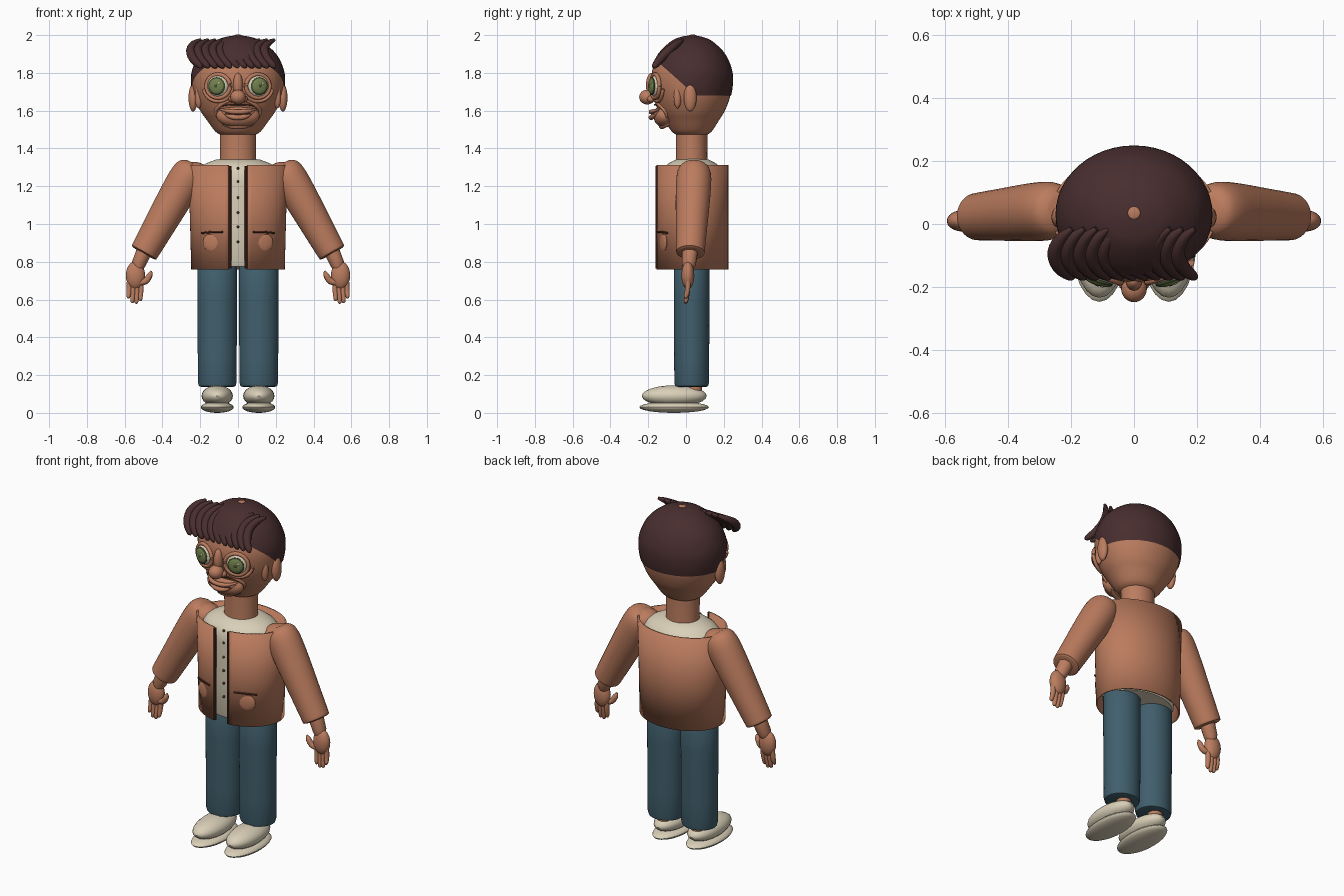
import bpy, bmesh, math
from mathutils import Vector, Matrix


def material(name, rgb):
    m = bpy.data.materials.new(name)
    m.diffuse_color = (*rgb, 1)
    return m


SKIN = material("warm skin", (0.50, 0.205, 0.115))
COAT = material("tan jacket", (0.50, 0.20, 0.112))
DARK = material("dark brown", (0.09, 0.028, 0.016))
HAIR = material("hair brown", (0.066, 0.027, 0.028))
CREAM = material("cream", (0.70, 0.63, 0.48))
BLUE = material("trouser blue", (0.052, 0.115, 0.152))
GREEN = material("eye green", (0.17, 0.22, 0.075))
DEEP = material("deep green", (0.05, 0.07, 0.025))


def finish(name, bm, mat):
    bmesh.ops.recalc_face_normals(bm, faces=bm.faces)
    me = bpy.data.meshes.new(name)
    bm.to_mesh(me)
    bm.free()
    me.materials.append(mat)
    ob = bpy.data.objects.new(name, me)
    bpy.context.collection.objects.link(ob)
    return ob


def ball(name, c, size, mat, rot=None, n=24):
    bm = bmesh.new()
    bmesh.ops.create_uvsphere(bm, u_segments=n, v_segments=n // 2, radius=1)
    m = Matrix.Translation(c) @ (rot or Matrix()) @ Matrix.Diagonal((*size, 1))
    bmesh.ops.transform(bm, matrix=m, verts=bm.verts)
    return finish(name, bm, mat)


def skin_rings(bm, rings):
    vs = [[bm.verts.new(p) for p in r] for r in rings]
    n = len(vs[0])
    for a, b in zip(vs, vs[1:]):
        for i in range(n):
            bm.faces.new((a[i], a[(i + 1) % n], b[(i + 1) % n], b[i]))
    bm.faces.new(vs[0])
    bm.faces.new(vs[-1])


def lathe(name, profile, depth, cx, cy, mat, n=48):
    """Elliptical body from (half width, height) pairs; depth = y/x ratio."""
    bm = bmesh.new()
    angles = [2 * math.pi * i / n for i in range(n)]
    skin_rings(bm, [[(cx + r * math.cos(a), cy + r * depth * math.sin(a), z)
                     for a in angles] for r, z in profile])
    return finish(name, bm, mat)


def smooth(pts, steps=5):
    """Catmull-Rom through the points, any dimension."""
    p = [pts[0]] + list(pts) + [pts[-1]]
    out = []
    for k in range(1, len(p) - 2):
        for j in range(steps):
            t = j / steps
            out.append(tuple(0.5 * (2 * b + (c - a) * t + (2 * a - 5 * b + 4 * c - d) * t * t
                       + (3 * b - a - 3 * c + d) * t ** 3)
                       for a, b, c, d in zip(*p[k - 1:k + 3])))
    return out + [tuple(pts[-1])]


def tube(name, pts, mat, n=16):
    """Round tube through (x, y, z, radius) points."""
    bm = bmesh.new()
    rings = []
    for i, q in enumerate(pts):
        tan = Vector(pts[min(i + 1, len(pts) - 1)][:3]) - Vector(pts[max(i - 1, 0)][:3])
        rot = tan.to_track_quat('Z', 'Y')
        rings.append([Vector(q[:3]) + rot @ Vector((q[3] * math.cos(a), q[3] * math.sin(a), 0))
                      for a in (2 * math.pi * k / n for k in range(n))])
    skin_rings(bm, rings)
    return finish(name, bm, mat)


# Head, with hair cap cut from the same egg shape
EGG = smooth([(0.085, 1.47), (0.12, 1.49), (0.165, 1.55), (0.20, 1.60), (0.23, 1.67), (0.243, 1.75),
              (0.235, 1.82), (0.195, 1.90), (0.12, 1.965), (0.06, 1.988), (0.004, 1.996)])
lathe("head", EGG, 0.88, 0, 0.03, SKIN)
cap = bmesh.new()
cap.from_mesh(lathe("hair_cap", [(r * 1.02 + 0.001, z + 0.003) for r, z in EGG], 0.88, 0, 0.03, HAIR).data)
for co, no in (((0, 0, 1.68), (0, 0, 1)), ((0, 0.05, 1.68), (0, 0.14, 0.155))):
    bmesh.ops.bisect_plane(cap, geom=cap.verts[:] + cap.edges[:] + cap.faces[:],
                           plane_co=co, plane_no=no, clear_inner=True)
cap.to_mesh(bpy.data.objects["hair_cap"].data)
cap.free()
ball("crown_spot", (0, 0.035, 1.998), (0.02, 0.02, 0.005), SKIN)

# Swept fringe locks
for i in range(11):
    x = -0.252 + i * 0.039
    tube("fringe_lock", smooth([(x + 0.055, -0.015, 1.975, 0.008), (x + 0.02, -0.045, 1.955, 0.018),
                                (x, -0.09, 1.92, 0.023), (x + 0.015, -0.135, 1.875, 0.023),
                                (x + 0.05, -0.165, 1.838, 0.016), (x + 0.062, -0.172, 1.828, 0.004)], 3), HAIR, 12)

# Nose and mouth
ball("nose_tip", (0, -0.205, 1.672), (0.041, 0.043, 0.039), SKIN)
ball("nose_bridge", (0, -0.182, 1.735), (0.026, 0.03, 0.065), SKIN)
ball("muzzle", (0, -0.115, 1.573), (0.115, 0.058, 0.062), SKIN)
ball("mouth_gap", (0, -0.166, 1.582), (0.072, 0.02, 0.012), DARK)
tube("upper_lip", smooth([(-0.095, -0.142, 1.608, 0.004), (-0.05, -0.176, 1.597, 0.011),
                          (0, -0.185, 1.593, 0.012), (0.05, -0.176, 1.597, 0.011),
                          (0.095, -0.142, 1.608, 0.004)]), SKIN)
tube("lower_lip", smooth([(-0.085, -0.145, 1.597, 0.004), (-0.045, -0.174, 1.571, 0.012),
                          (0, -0.184, 1.564, 0.014), (0.045, -0.174, 1.571, 0.012),
                          (0.085, -0.145, 1.597, 0.004)]), SKIN)
tube("lip_shadow", smooth([(-0.10, -0.135, 1.622, 0.003), (-0.05, -0.155, 1.631, 0.004), (0, -0.167, 1.632, 0.004),
                           (0.05, -0.155, 1.631, 0.004), (0.10, -0.135, 1.622, 0.003)]), DARK, 8)
tube("chin", smooth([(-0.08, -0.09, 1.528, 0.006), (-0.04, -0.118, 1.52, 0.014), (0, -0.127, 1.518, 0.016),
                     (0.04, -0.118, 1.52, 0.014), (0.08, -0.09, 1.528, 0.006)]), SKIN)


def arc(cx, cz, y, r, thick, a0, a1, n=20, s=1):
    """Arc in the face plane, pulled back towards the temple."""
    out = []
    for i in range(n + 1):
        a = math.radians(a0 + (a1 - a0) * i / n)
        dx = r * math.cos(a)
        out.append((s * (cx + dx), y + 0.35 * dx, cz + r * math.sin(a), thick))
    return out


for s in (-1, 1):
    # Eyes and lids, turned slightly outwards
    turn = Matrix.Rotation(s * 0.3, 4, 'Z')

    def at(dx, dy, dz):
        return Vector((s * 0.105, -0.155, 1.73)) + turn @ Vector((dx, dy, dz))
    ball("eyeball", at(0, 0, 0), (0.06, 0.035, 0.06), CREAM, turn)
    ball("iris_ring", at(0, -0.027, 0), (0.047, 0.012, 0.047), DEEP, turn)
    ball("iris", at(0, -0.031, 0), (0.041, 0.011, 0.041), GREEN, turn)
    ball("pupil", at(0, -0.040, 0), (0.009, 0.004, 0.009), DEEP, turn, 12)
    ball("eye_glint", at(0.016, -0.038, 0.016), (0.007, 0.005, 0.007), CREAM, turn, 12)
    tube("eyelid_rim", arc(0.105, 1.73, -0.163, 0.062, 0.011, 0, 360, 32, s), SKIN, 10)
    tube("eye_bag", arc(0.105, 1.728, -0.15, 0.078, 0.010, 190, 350, 20, s), SKIN, 10)
    ball("nostril", (s * 0.033, -0.185, 1.662), (0.018, 0.022, 0.018), SKIN)
    # Smile creases, ears
    tube("smile_crease", smooth([(s * 0.04, -0.168, 1.655, 0.006), (s * 0.085, -0.145, 1.635, 0.011),
                                 (s * 0.118, -0.112, 1.60, 0.010), (s * 0.108, -0.10, 1.56, 0.004)]), SKIN, 10)
    ball("ear", (s * 0.238, 0.022, 1.668), (0.024, 0.034, 0.073), SKIN)
    ball("ear_front_fold", (s * 0.208, -0.045, 1.672), (0.02, 0.02, 0.06), SKIN)

# Neck and shirt
lathe("neck", [(0.098, 1.30), (0.094, 1.36), (0.096, 1.50)], 0.88, 0, 0.03, SKIN)
lathe("shirt", [(0.205, 0.775), (0.213, 0.79), (0.222, 1.0), (0.228, 1.22), (0.222, 1.275), (0.20, 1.303),
                (0.165, 1.323), (0.12, 1.34), (0.08, 1.345)], 0.74, 0, 0.033, CREAM)
for z in (1.295, 1.225, 1.14, 1.06, 0.985, 0.905):
    ball("shirt_button", (0, 0.033 - 0.166, z), (0.007, 0.008, 0.007), DARK, None, 12)

# Open jacket shell
bm = bmesh.new()
gap, N = 0.19, 64
cols = []
for i in range(N + 1):
    a = -math.pi / 2 + gap + (2 * math.pi - 2 * gap) * i / N
    cols.append([bm.verts.new((rx * math.cos(a), 0.033 + 0.187 * math.sin(a), z))
                 for rx, z in ((0.243, 0.76), (0.25, 1.03), (0.259, 1.312))])
for a, b in zip(cols, cols[1:]):
    for k in range(2):
        bm.faces.new((a[k], b[k], b[k + 1], a[k + 1]))
jacket = finish("jacket", bm, COAT)
sol = jacket.modifiers.new("cloth", 'SOLIDIFY')
sol.thickness, sol.offset = 0.009, 0

for s in (-1, 1):
    # Jacket edging and pockets
    tube("jacket_edge", [(s * 0.043, -0.153, z, 0.008) for z in (0.765, 1.308)], DARK, 8)
    ball("pocket", (s * 0.137, -0.120, 0.902), (0.052, 0.012, 0.05), COAT, Matrix.Rotation(s * 0.34, 4, 'Z'))
    tube("pocket_slit", [(s * 0.08, -0.152, 0.958, 0.005), (s * 0.137, -0.131, 0.958, 0.006),
                         (s * 0.193, -0.098, 0.952, 0.005)], DARK, 8)
    # Sleeves
    ball("shoulder", (s * 0.235, 0.04, 1.265), (0.085, 0.08, 0.064), COAT)
    tube("sleeve", [(s * (0.232 + 0.268 * t), 0.045 - 0.022 * t, 1.317 - 0.472 * t, r)
                    for t, r in smooth([(0, 0.045), (0.025, 0.068), (0.07, 0.084), (0.17, 0.093), (0.4, 0.091),
                                        (0.7, 0.083), (0.96, 0.076), (0.99, 0.073), (1.0, 0.062)], 3)], COAT, 32)
    # Wrist, hand, fingers
    tube("wrist", [(s * 0.495, 0.022, 0.86, 0.042), (s * 0.525, 0.015, 0.79, 0.038),
                   (s * 0.53, 0.012, 0.765, 0.028)], SKIN)
    ball("palm", (s * 0.543, 0.01, 0.728), (0.051, 0.034, 0.074), SKIN)
    for k in range(4):
        x, tip = 0.512 + 0.021 * k, (0.592, 0.578, 0.582, 0.605)[k]
        tube("finger", smooth([(s * x, 0.01, 0.70, 0.014), (s * (x + 0.002), 0.008, 0.65, 0.014),
                               (s * (x + 0.005), 0, tip + 0.012, 0.011),
                               (s * (x + 0.006), -0.002, tip, 0.003)], 4), SKIN, 10)
    tube("thumb", smooth([(s * 0.525, 0.005, 0.69, 0.018), (s * 0.488, -0.002, 0.698, 0.017),
                          (s * 0.467, -0.006, 0.73, 0.015), (s * 0.459, -0.008, 0.752, 0.004)], 4), SKIN, 10)
    # Trouser leg, ankle, shoe
    lathe("trouser_leg", [(0.085, 0.138), (0.097, 0.142), (0.102, 0.16), (0.103, 0.3), (0.105, 0.6),
                          (0.105, 0.83), (0.09, 0.85)], 0.90, s * 0.11, 0.03, BLUE)
    lathe("ankle", [(0.04, 0.08), (0.04, 0.2)], 1, s * 0.11, 0.045, SKIN, 24)
    ball("shoe_upper", (s * 0.11, -0.062, 0.09), (0.083, 0.172, 0.056), CREAM)
    ball("shoe_sole", (s * 0.11, -0.063, 0.03), (0.087, 0.184, 0.03), CREAM)

# Smooth shading with sharp edges kept
bpy.ops.object.select_all(action='SELECT')
bpy.context.view_layer.objects.active = jacket
bpy.ops.object.shade_smooth_by_angle(angle=math.radians(40))
